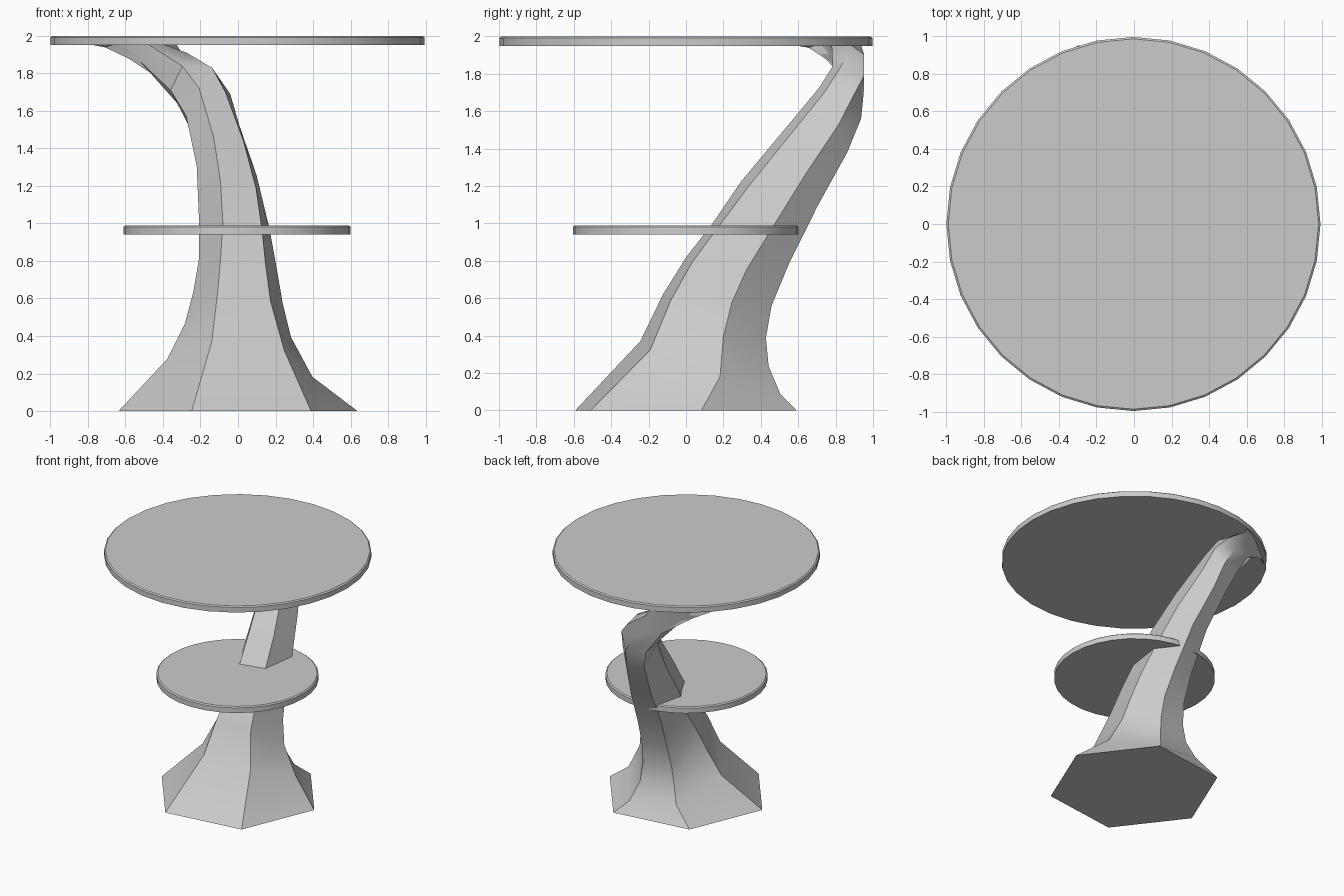
import bpy, bmesh, math
from mathutils import Vector

if "Cube" in bpy.data.objects:
    bpy.data.objects.remove(bpy.data.objects["Cube"])


def finish(bm, name, angle):
    bmesh.ops.recalc_face_normals(bm, faces=bm.faces)
    me = bpy.data.meshes.new(name)
    bm.to_mesh(me)
    bm.free()
    ob = bpy.data.objects.new(name, me)
    bpy.context.collection.objects.link(ob)
    bpy.ops.object.select_all(action='DESELECT')
    ob.select_set(True)
    bpy.context.view_layer.objects.active = ob
    bpy.ops.object.shade_smooth_by_angle(angle=math.radians(angle))
    return ob


def disc(name, radius, x, z0, z1):
    # round slab with a tiny chamfer at the upper rim
    bm = bmesh.new()
    rings = []
    for r, z in ((radius, z0), (radius, z1 - 0.008), (radius - 0.01, z1)):
        rings.append([bm.verts.new((x + r * math.cos(math.tau * i / 32),
                                    r * math.sin(math.tau * i / 32), z)) for i in range(32)])
    for a, b in zip(rings, rings[1:]):
        for i in range(32):
            j = (i + 1) % 32
            bm.faces.new((a[i], a[j], b[j], b[i]))
    bm.faces.new(rings[0])
    bm.faces.new(rings[-1])
    return finish(bm, name, 30)


# Table tops
disc("top_disc", 0.997, -0.003, 1.95, 2.0)
disc("lower_shelf", 0.605, -0.005, 0.94, 0.99)

# Leaning hexagonal stem: centre, sideways axis, depth axis of each section
sections = [
    ((0, 0, 0), (.642, 0, 0), (0, .642, 0)),
    ((.01, .13, .23), (.39, 0, -.03), (0, .405, -.14)),
    ((0, .16, .43), (.285, 0, -.01), (0, .305, -.205)),
    ((0, .215, .605), (.24, 0, 0), (0, .23, -.235)),
    ((0, .30, .78), (.21, 0, 0), (0, .17, -.24)),
    ((-.02, .42, 1.0), (.19, .02, 0), (0, .13, -.24)),
    ((-.06, .60, 1.28), (.16, .02, 0), (.01, .105, -.2)),
    ((-.135, .785, 1.55), (.14, .02, 0), (.02, .075, -.185)),
    ((-.20, .86, 1.70), (.155, .03, .01), (.04, .07, -.155)),
    ((-.33, .865, 1.83), (.19, .08, -.025), (.075, .06, -.12)),
    ((-.50, .81, 1.92), (.20, .14, -.01), (.05, .03, -.06)),
    ((-.59, .72, 1.965), (.26, .21, 0), (-.02, .03, 0)),
]
bm = bmesh.new()
rings = []
for c, u, v in sections:
    ring = []
    for i in range(6):
        a = math.radians(7.4 + 60 * i)
        p = Vector(c) + Vector(u) * math.cos(a) + Vector(v) * math.sin(a)
        p.z = min(p.z, 1.965)
        ring.append(bm.verts.new(p))
    rings.append(ring)
for a, b in zip(rings, rings[1:]):
    for i in range(6):
        j = (i + 1) % 6
        bm.faces.new((a[i], a[j], b[j], b[i]))
bm.faces.new(rings[0])
bm.faces.new(rings[-1])
finish(bm, "stem", 38)
